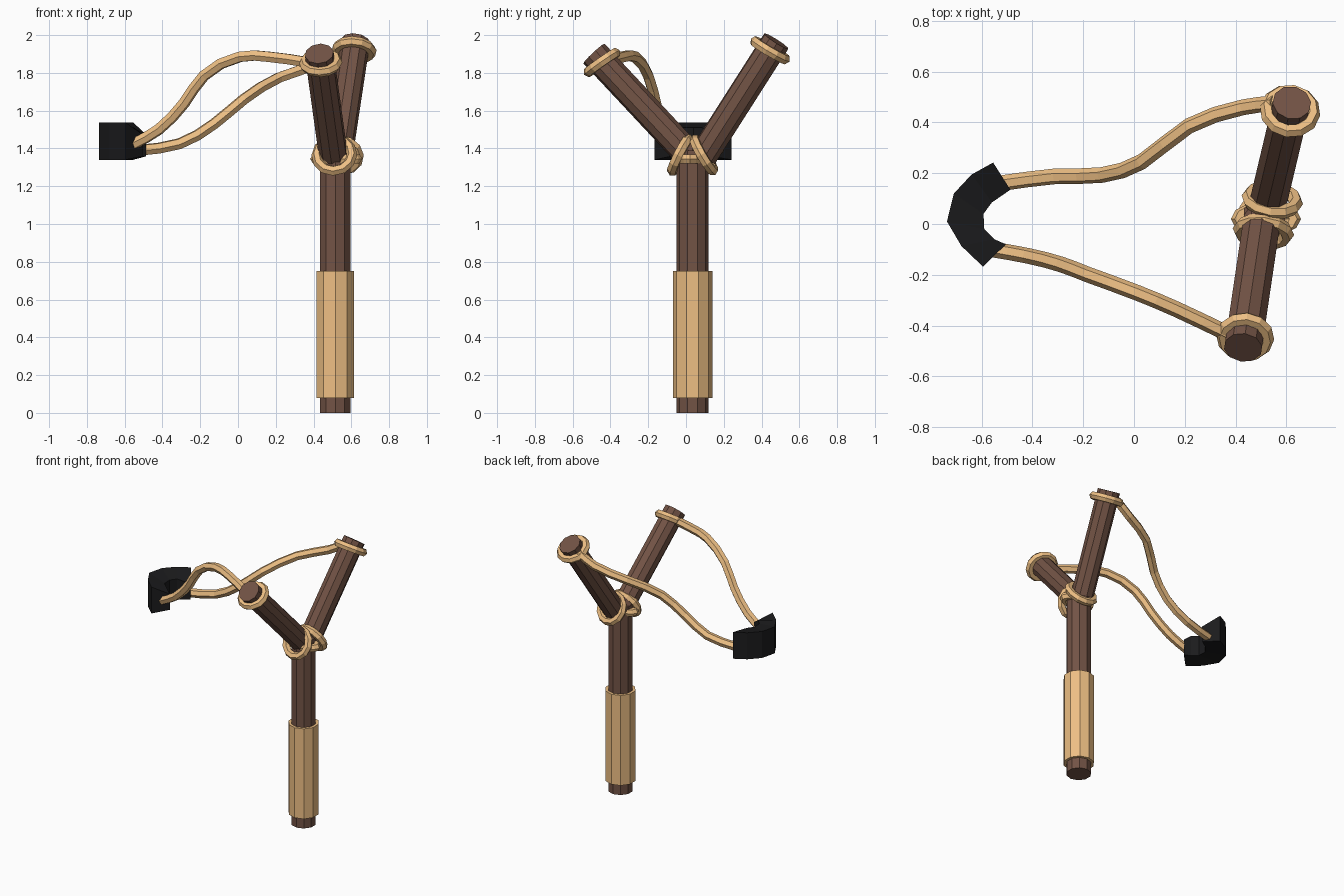
import bpy, bmesh
from mathutils import Vector

if "Cube" in bpy.data.objects:
    bpy.data.objects.remove(bpy.data.objects["Cube"])


def material(name, color):
    m = bpy.data.materials.new(name)
    m.diffuse_color = (*color, 1)
    m.use_nodes = True
    m.node_tree.nodes["Principled BSDF"].inputs["Base Color"].default_value = m.diffuse_color
    return m


WOOD = material("dark_wood", (0.17, 0.087, 0.06))
TAN = material("tan_cord", (0.85, 0.52, 0.23))
BLACK = material("black_leather", (0.011, 0.011, 0.012))


def finish(name, mat):
    o = bpy.context.object
    o.name = name
    o.data.materials.append(mat)
    return o


def rod(name, a, b, r, mat, sides=10):
    a, b = Vector(a), Vector(b)
    d = b - a
    bpy.ops.mesh.primitive_cylinder_add(
        vertices=sides, radius=r, depth=d.length, location=(a + b) / 2,
        rotation=d.to_track_quat('Z', 'Y').to_euler())
    return finish(name, mat)


def ring(name, center, normal, r, scale=(1, 1, 1)):
    bpy.ops.mesh.primitive_torus_add(
        major_radius=r, minor_radius=0.028, major_segments=12, minor_segments=6,
        location=center, rotation=Vector(normal).to_track_quat('Z', 'Y').to_euler())
    o = finish(name, TAN)
    o.scale = scale
    return o


def band(name, pts):
    c = bpy.data.curves.new(name, 'CURVE')
    c.dimensions = '3D'
    c.bevel_depth = 0.031
    c.bevel_resolution = 1
    c.use_fill_caps = True
    c.resolution_u = 2
    s = c.splines.new('BEZIER')
    s.bezier_points.add(len(pts) - 1)
    for p, co in zip(s.bezier_points, pts):
        p.co = co
        p.handle_left_type = p.handle_right_type = 'AUTO'
    s.use_smooth = False
    o = bpy.data.objects.new(name, c)
    bpy.context.collection.objects.link(o)
    c.materials.append(TAN)


# Handle with grip sleeve, and two fork arms
rod("handle", (0.515, 0.035, 0), (0.515, 0.035, 1.39), 0.085, WOOD)
rod("grip_wrap", (0.515, 0.035, 0.08), (0.515, 0.035, 0.75), 0.105, TAN)
rod("front_fork_arm", (0.505, 0.02, 1.36), (0.43, -0.487, 1.902), 0.077, WOOD)
rod("back_fork_arm", (0.53, 0.09, 1.36), (0.622, 0.478, 1.968), 0.077, WOOD)

# Cord rings at the tips and lashings at the fork
ring("front_tip_cord", (0.438, -0.445, 1.855), (-0.05, -0.57, 0.82), 0.087)
ring("back_tip_cord", (0.615, 0.445, 1.92), (0.08, 0.5, 0.86), 0.092)
ring("front_fork_lashing", (0.51, -0.03, 1.365), (-0.1, -0.88, 0.45), 0.094)
ring("back_fork_lashing", (0.545, 0.095, 1.365), (0.12, 0.85, 0.5), 0.094)
ring("middle_fork_lashing", (0.52, 0.02, 1.345), (0, 0, 1), 0.1, (1.08, 0.55, 1))

# Slack bands from the tips to the pouch
band("front_band", [(0.375, -0.435, 1.855), (0.165, -0.335, 1.885), (0.01, -0.27, 1.885),
                    (-0.18, -0.2, 1.785), (-0.285, -0.16, 1.64), (-0.42, -0.125, 1.50),
                    (-0.56, -0.1, 1.42)])
band("back_band", [(0.55, 0.475, 1.92), (0.43, 0.46, 1.85), (0.217, 0.387, 1.775),
                   (0.03, 0.245, 1.66), (-0.127, 0.193, 1.53), (-0.31, 0.188, 1.425),
                   (-0.53, 0.16, 1.39)])

# Pouch: C-shaped block, lower on its inner side
outer = [(-0.555, 0.242), (-0.64, 0.195), (-0.71, 0.12), (-0.737, 0.01), (-0.68, -0.087), (-0.595, -0.168)]
inner = [(-0.487, 0.135), (-0.56, 0.085), (-0.593, 0.04), (-0.59, -0.02), (-0.55, -0.06), (-0.505, -0.08)]
bm = bmesh.new()
loops = []
for i, (o, n) in enumerate(zip(outer, inner)):
    top = 1.475 if i in (0, 5) else 1.51
    loops.append([bm.verts.new(v) for v in
                  ((*o, 1.34), (*o, 1.537), (*n, top), (*n, 1.358))])
for a, b in zip(loops, loops[1:]):
    for k in range(4):
        bm.faces.new((a[k], a[(k + 1) % 4], b[(k + 1) % 4], b[k]))
bm.faces.new(loops[0])
bm.faces.new(loops[-1])
bmesh.ops.recalc_face_normals(bm, faces=bm.faces)
me = bpy.data.meshes.new("pouch")
bm.to_mesh(me)
bm.free()
me.materials.append(BLACK)
bpy.context.collection.objects.link(bpy.data.objects.new("pouch", me))
